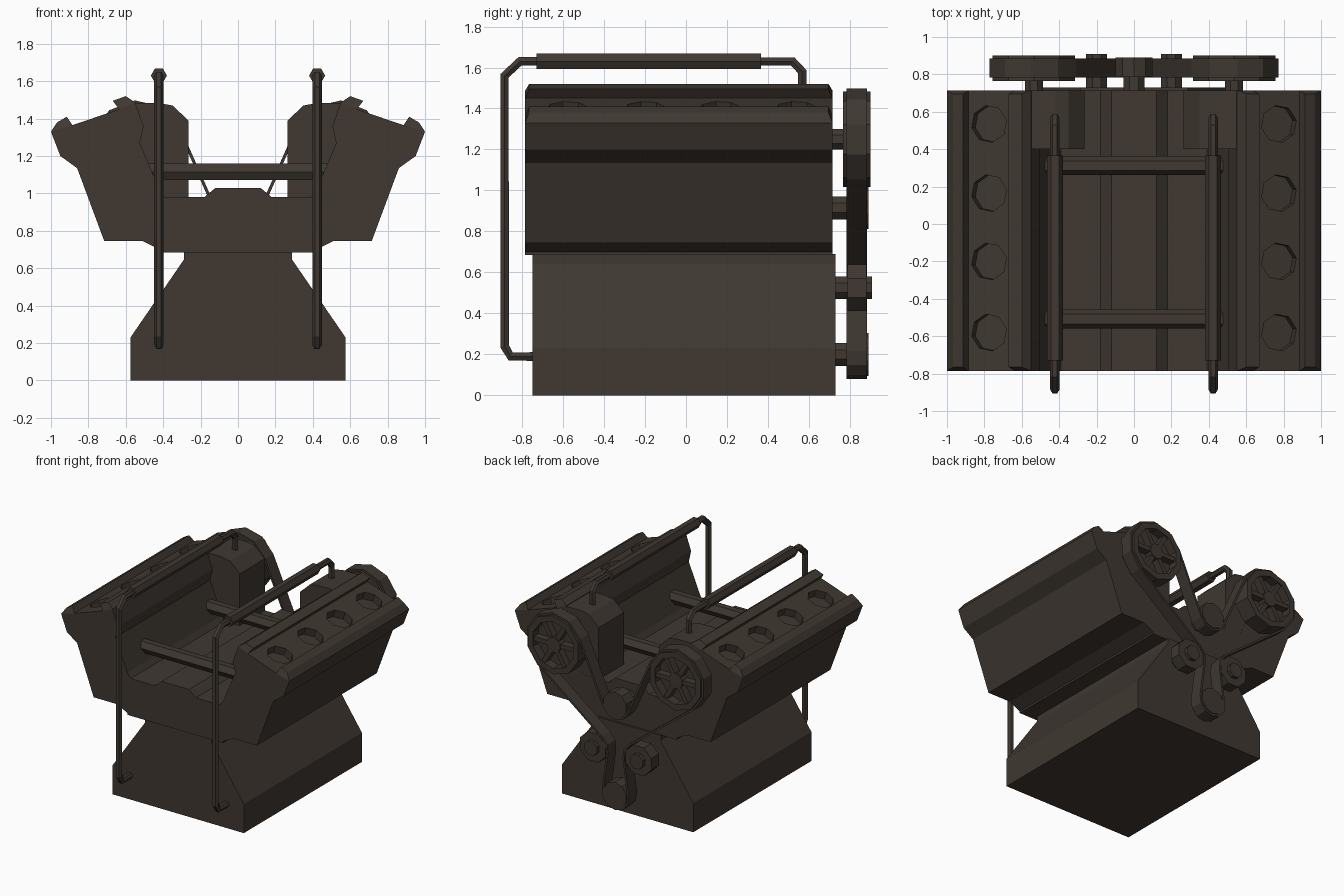
import bpy, bmesh, math
from mathutils import Vector, Matrix

if "Cube" in bpy.data.objects:
    bpy.data.objects.remove(bpy.data.objects["Cube"])

mat = bpy.data.materials.new("dark_brown_metal")
mat.diffuse_color = (0.050, 0.039, 0.031, 1)
mat.use_nodes = True
mat.node_tree.nodes["Principled BSDF"].inputs["Base Color"].default_value = mat.diffuse_color


def finish(name, bm):
    bmesh.ops.remove_doubles(bm, verts=bm.verts, dist=1e-5)
    bmesh.ops.recalc_face_normals(bm, faces=bm.faces)
    me = bpy.data.meshes.new(name)
    bm.to_mesh(me)
    bm.free()
    me.materials.append(mat)
    ob = bpy.data.objects.new(name, me)
    bpy.context.collection.objects.link(ob)
    return ob


def prism(name, pts, y0, y1, inset=None):
    """Extrude an (x, z) outline along y; inset pulls chosen points in at the ends."""
    bm = bmesh.new()
    inset = inset or [0] * len(pts)
    a = [bm.verts.new((x, y0 + d, z)) for (x, z), d in zip(pts, inset)]
    b = [bm.verts.new((x, y1 - d, z)) for (x, z), d in zip(pts, inset)]
    bm.faces.new(a)
    bm.faces.new(b[::-1])
    for i in range(len(pts)):
        j = (i + 1) % len(pts)
        bm.faces.new((a[i], a[j], b[j], b[i]))
    return finish(name, bm)


def lathe(name, prof, x, z, sides):
    """Turn an (r, y) profile about the y axis at (x, z)."""
    bm = bmesh.new()
    rings = []
    for k in range(sides):
        t = math.tau * (k + 0.5) / sides
        rings.append([bm.verts.new((x + r * math.cos(t), y, z + r * math.sin(t))) for r, y in prof])
    for k in range(sides):
        p, q = rings[k], rings[(k + 1) % sides]
        for i in range(len(prof) - 1):
            bm.faces.new((p[i], p[i + 1], q[i + 1], q[i]))
    bmesh.ops.dissolve_degenerate(bm, edges=bm.edges, dist=1e-5)
    return finish(name, bm)


def disc(name, x, z, r, y0, y1, sides):
    return lathe(name, [(0, y0), (r, y0), (r, y1), (0, y1)], x, z, sides)


def tube(name, pts, r):
    """Six-sided tube along a path."""
    cu = bpy.data.curves.new(name, 'CURVE')
    cu.dimensions = '3D'
    cu.bevel_depth, cu.bevel_resolution, cu.use_fill_caps = r, 1, True
    sp = cu.splines.new('POLY')
    sp.points.add(len(pts) - 1)
    for p, c in zip(sp.points, pts):
        p.co = (*c, 1)
    tmp = bpy.data.objects.new(name + "_path", cu)
    bpy.context.collection.objects.link(tmp)
    bpy.context.view_layer.update()
    bm = bmesh.new()
    bm.from_mesh(tmp.to_mesh())
    bpy.data.objects.remove(tmp)
    for f in bm.faces:
        f.smooth = False
    return finish(name, bm)


def both(half):
    return half + [(-x, z) for x, z in half[::-1]]


# Oil pan
prism("oil_pan", both([(.575, 0), (.575, .23), (.29, .645), (.29, .69)]), -.748, .73)

# V-shaped engine block with plug wells cut into each bank
block = prism("engine_block", both([
    (.42, .685), (.42, .70), (.51, .745), (.715, .745), (.86, 1.135), (.95, 1.2), (1.0, 1.33),
    (.885, 1.365), (.635, 1.45), (.55, 1.487), (.505, 1.36), (.525, 1.27), (.42, 1.02),
    (.39, .98), (.18, .98), (.12, 1.03)]), -.785, .715)
bm = bmesh.new()
for s in (-1, 1):
    for y in (.535, .165, -.2, -.58):
        m = (Matrix.Translation((s * .775, y, 1.402)) @ Matrix.Rotation(s * math.atan2(.085, .25), 4, 'Y')
             @ Matrix.Rotation(math.pi / 16, 4, 'Z'))
        bmesh.ops.create_cone(bm, cap_ends=True, segments=8, radius1=.1, radius2=.1, depth=.12, matrix=m)
cutter = finish("well_cutter", bm)
cutter.hide_render = True
mod = block.modifiers.new("wells", 'BOOLEAN')
mod.operation, mod.solver, mod.object = 'DIFFERENCE', 'EXACT', cutter
bpy.context.view_layer.objects.active = block
bpy.ops.object.modifier_apply(modifier="wells")
bpy.data.objects.remove(cutter)

for s, side in ((-1, "left"), (1, "right")):
    def flip(pts):
        return [(s * x, z) for x, z in pts]

    # Cylinder head ridges with chamfered ends
    prism(side + "_outer_ridge", flip([(1.0, 1.33), (.967, 1.38), (.915, 1.41), (.885, 1.365)]),
          -.785, .715, [0, .02, .02, 0])
    prism(side + "_inner_ridge", flip([(.635, 1.45), (.67, 1.495), (.60, 1.52), (.55, 1.487)]),
          -.785, .715, [0, .02, .02, 0])

    # Accessory housing at the back
    prism(side + "_housing", flip([(.265, .975), (.265, 1.39), (.35, 1.47), (.42, 1.483), (.555, 1.483),
                                   (.555, .975)]), .40, .714)

    # Pipe and its thick sleeve
    px = s * .423
    tube(side + "_pipe", [(px, y, z) for y, z in (
        (-.73, .19), (-.855, .19), (-.885, .24), (-.885, 1.56), (-.81, 1.63), (.52, 1.63),
        (.567, 1.58), (.567, 1.46))], .025)
    tube(side + "_pipe_sleeve", [(px, -.73, 1.63), (px, .365, 1.63)], .043)

    # Large spoked pulley
    cx, cz = s * .535, 1.25
    lathe(side + "_large_pulley", [(0, .765), (.232, .765), (.232, .9), (.185, .9), (.185, .83),
                                   (.06, .83), (.06, .895), (0, .895)], cx, cz, 10)
    bm = bmesh.new()
    for k in range(6):
        m = (Matrix.Translation((cx, .858, cz)) @ Matrix.Rotation(math.tau * k / 6, 4, 'Y')
             @ Matrix.Translation((.12, 0, 0)) @ Matrix.Diagonal((.14, .06, .035, 1)))
        bmesh.ops.create_cube(bm, size=1, matrix=m)
    finish(side + "_pulley_spokes", bm)
    disc(side + "_large_shaft", cx, cz, .053, .70, .77, 8)

    # Idler pulley
    ix = s * .2
    disc(side + "_idler", ix, .525, .122, .787, .88, 8)
    disc(side + "_idler_shaft", ix, .525, .06, .70, .908, 8)

# Middle and crank pulleys
for name, z in (("middle", .915), ("crank", .2)):
    disc(name + "_pulley", 0, z, .104, .787, .89, 10)
    disc(name + "_shaft", 0, z, .06, .70, .79, 8)

# Cross bars between the banks
for name, y in (("front", -.508), ("rear", .312)):
    tube(name + "_cross_bar", [(-.475, y, 1.115), (.475, y, 1.115)], .051)

# Drive belt: tangents and arcs around the pulleys (x, z, radius, turn direction)
T = .016
wheels = [(0, .2, .104, 1), (.2, .525, .122 + T, -1), (.535, 1.25, .232, 1), (0, .915, .104 + T, -1),
          (-.535, 1.25, .232, 1), (-.2, .525, .122 + T, -1)]
N = len(wheels)
normal = []
for i in range(N):
    x1, z1, r1, s1 = wheels[i]
    x2, z2, r2, s2 = wheels[(i + 1) % N]
    dx, dz = x2 - x1, z2 - z1
    normal.append(math.atan2(dz, dx) - math.acos((s1 * r1 - s2 * r2) / math.hypot(dx, dz)))
path = []
for i, (x, z, r, s) in enumerate(wheels):
    a = normal[i - 1]
    sweep = s * ((s * (normal[i] - a)) % math.tau)
    steps = max(1, math.ceil(abs(sweep) / math.radians(36)))
    for k in range(steps + 1):
        t = a + sweep * k / steps
        n = Vector((math.cos(t), 0, math.sin(t)))
        path.append((Vector((x, 0, z)) + n * (s * r), n))
bm = bmesh.new()
rows = []
for p, n in path:
    rows.append([bm.verts.new(p + n * o + Vector((0, y, 0)))
                 for o, y in ((0, .782), (T, .782), (T, .884), (0, .884))])
for i in range(len(rows)):
    p, q = rows[i], rows[(i + 1) % len(rows)]
    for j in range(4):
        bm.faces.new((p[j], p[(j + 1) % 4], q[(j + 1) % 4], q[j]))
finish("drive_belt", bm)
